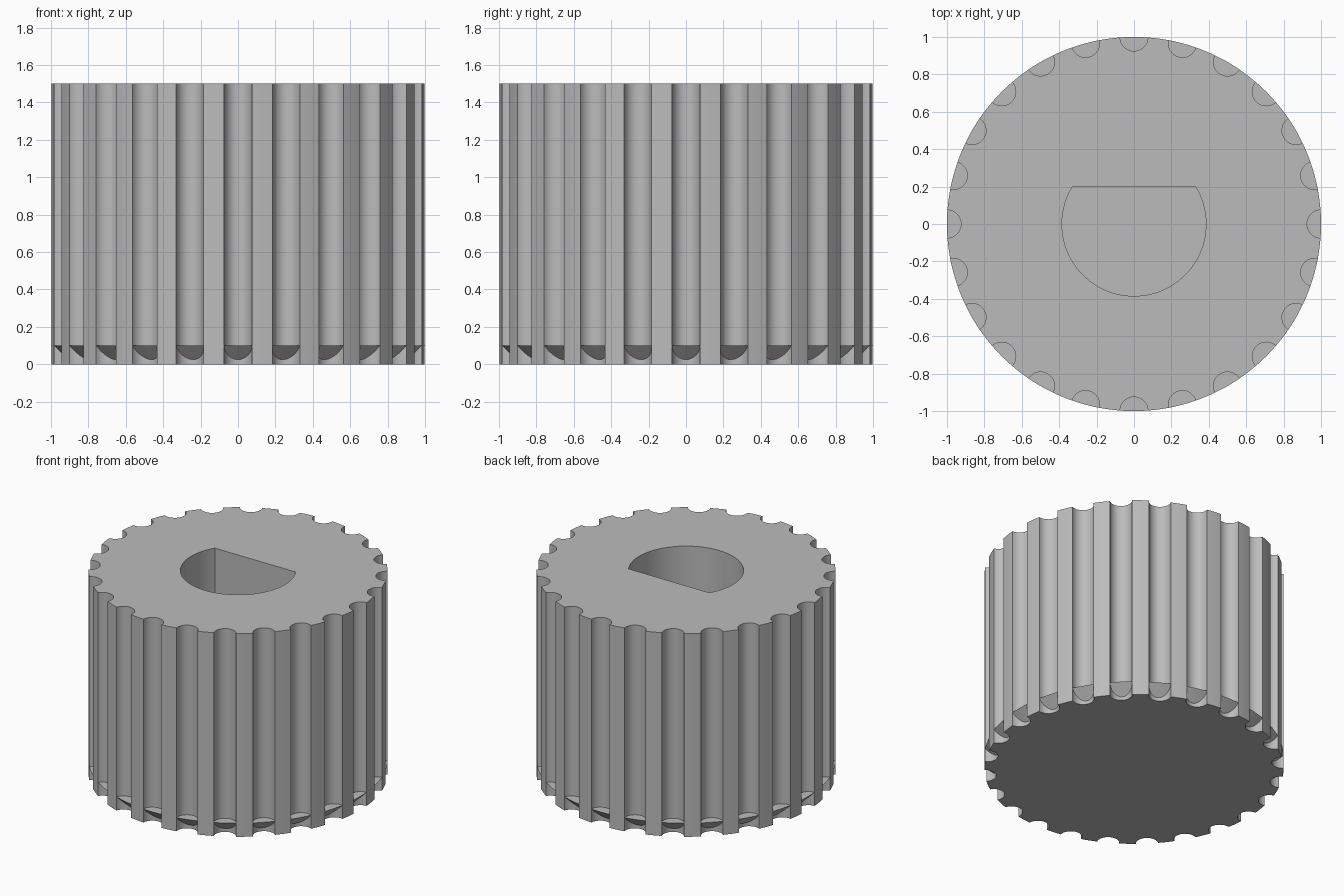
import bpy, bmesh, math
from mathutils import Vector, Matrix

if "Cube" in bpy.data.objects:
    bpy.data.objects.remove(bpy.data.objects["Cube"])

HEIGHT, GROOVES, GROOVE_R = 1.5, 24, 0.075
LIP_Z, BORE_FLOOR = 0.1, 0.1
BORE_R, BORE_FLAT_Y = 0.385, 0.2
PITCH = math.tau / GROOVES

grey = bpy.data.materials.new("plain_grey")
grey.use_nodes = True
colour = (0.5, 0.5, 0.5, 1)
grey.diffuse_color = colour
grey.node_tree.nodes["Principled BSDF"].inputs["Base Color"].default_value = colour


def finish(bm, name):
    """Turn a bmesh into a shaded object."""
    mesh = bpy.data.meshes.new(name)
    bm.to_mesh(mesh)
    bm.free()
    mesh.materials.append(grey)
    obj = bpy.data.objects.new(name, mesh)
    bpy.context.collection.objects.link(obj)
    bpy.ops.object.select_all(action="DESELECT")
    obj.select_set(True)
    bpy.context.view_layer.objects.active = obj
    bpy.ops.object.shade_smooth_by_angle(angle=math.radians(30))
    return obj


def arc(start, end, steps, radius=1.0):
    return [Vector((radius * math.cos(a), radius * math.sin(a), 0))
            for a in (start + (end - start) * i / steps for i in range(steps + 1))]


def ring(bm, points, z):
    return [bm.verts.new((p.x, p.y, z)) for p in points]


def walls(bm, low, high):
    n = len(low)
    for i in range(n):
        j = (i + 1) % n
        bm.faces.new((low[i], low[j], high[j], high[i]))


def loop_edges(bm, loop):
    return [bm.edges.get((loop[i - 1], loop[i])) for i in range(len(loop))]


# One groove, scooped from the rim around +x
STEPS = 16
half = math.acos(GROOVE_R / 2)
groove = [Vector((1, 0, 0)) + p
          for p in arc(math.pi + half, math.pi - half, STEPS, GROOVE_R)]
edge_angle = math.atan2(groove[-1].y, groove[-1].x)

# Fluted outline: groove followed by a land, repeated around the axis
land = arc(edge_angle, PITCH - edge_angle, 4)[1:-1]
outline = [Matrix.Rotation(k * PITCH, 3, "Z") @ p
           for k in range(GROOVES) for p in groove + land]

# D-shaped bore outline
flat_angle = math.asin(BORE_FLAT_Y / BORE_R)
bore = arc(math.pi - flat_angle, math.tau + flat_angle, 64, BORE_R)

# Knob body with blind bore
bm = bmesh.new()
bottom, top = ring(bm, outline, 0), ring(bm, outline, HEIGHT)
walls(bm, bottom, top)
bm.faces.new(bottom[::-1])
floor, mouth = ring(bm, bore, BORE_FLOOR), ring(bm, bore, HEIGHT)
walls(bm, floor, mouth)
bm.faces.new(floor)
bmesh.ops.triangle_fill(bm, use_beauty=True, normal=(0, 0, 1),
                        edges=loop_edges(bm, top) + loop_edges(bm, mouth))
bmesh.ops.recalc_face_normals(bm, faces=bm.faces)
bmesh.ops.dissolve_limit(bm, angle_limit=0.001, verts=[],
                         edges=[e for e in bm.edges
                                if all(v.co.z > HEIGHT - 0.001 for v in e.verts)])
finish(bm, "fluted_knob_body")

# Groove stops: flat on top, conical underneath, sharp at the rim
bm = bmesh.new()
rim = arc(-edge_angle, edge_angle, STEPS)
for k in range(GROOVES):
    turn = Matrix.Rotation(k * PITCH, 3, "Z")
    lip = ring(bm, [turn @ p for p in rim], LIP_Z)
    back = ring(bm, [turn @ p for p in groove], LIP_Z)
    under = [bm.verts.new(turn @ Vector((p.x, p.y, LIP_Z - 1 + p.length)))
             for p in groove]
    for i in range(STEPS):
        bm.faces.new((back[i], lip[i], lip[i + 1], back[i + 1]))
        bm.faces.new((under[i + 1], lip[i + 1], lip[i], under[i]))
finish(bm, "groove_stops")
